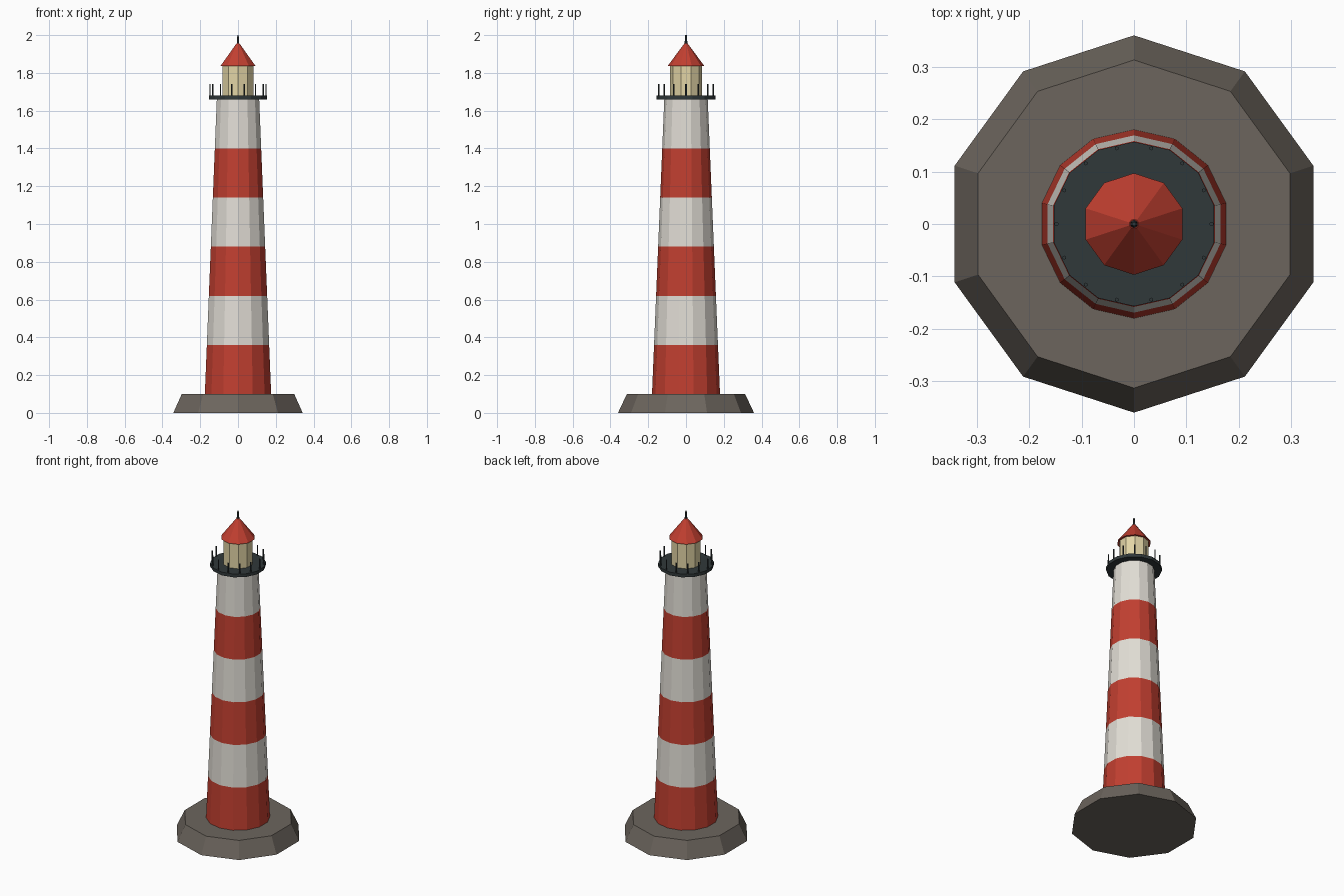
import bpy
import bmesh
from math import sin, cos, pi

cube = bpy.data.objects.get("Cube")
if cube:
    bpy.data.objects.remove(cube, do_unlink=True)


def material(name, rgb):
    mat = bpy.data.materials.new(name)
    mat.use_nodes = True
    mat.diffuse_color = (*rgb, 1)
    mat.node_tree.nodes["Principled BSDF"].inputs["Base Color"].default_value = (*rgb, 1)
    return mat


RED = material("red paint", (0.54, 0.05, 0.03))
WHITE = material("white paint", (0.76, 0.73, 0.67))
STONE = material("grey stone", (0.15, 0.13, 0.11))
IRON = material("dark iron", (0.03, 0.04, 0.042))
CREAM = material("cream lantern", (0.76, 0.66, 0.38))


def add_prism(bm, sides, profile, centre=(0, 0)):
    """Faceted solid through (radius, height) rings, with a corner on the y axis."""
    rings = []
    for radius, z in profile:
        angles = [pi / 2 + 2 * pi * i / sides for i in range(sides)]
        rings.append([bm.verts.new((centre[0] + radius * cos(a),
                                    centre[1] + radius * sin(a), z)) for a in angles])
    for low, high in zip(rings, rings[1:]):
        for i in range(sides):
            j = (i + 1) % sides
            bm.faces.new((low[i], low[j], high[j], high[i]))
    bm.faces.new(rings[0][::-1])
    bm.faces.new(rings[-1])


def finish(name, bm, *materials):
    mesh = bpy.data.meshes.new(name)
    bm.to_mesh(mesh)
    bm.free()
    for mat in materials:
        mesh.materials.append(mat)
    obj = bpy.data.objects.new(name, mesh)
    bpy.context.collection.objects.link(obj)
    return obj


def prism(name, sides, profile, *materials):
    bm = bmesh.new()
    add_prism(bm, sides, profile)
    return finish(name, bm, *materials)


# Rock base
prism("stone_base", 10, [(0.36, 0), (0.313, 0.1)], STONE)

# Tapered tower, one ring per painted band
BANDS, BOTTOM, BAND_HEIGHT = 6, 0.1, 0.26
rings = [(0.18 - 0.065 * k / BANDS, BOTTOM + BAND_HEIGHT * k) for k in range(BANDS + 1)]
tower = prism("tower", 14, rings, RED, WHITE)
for face in tower.data.polygons:
    band = int((face.center.z - BOTTOM) / BAND_HEIGHT)
    face.material_index = min(band, BANDS - 1) % 2

# Gallery deck and its ring of posts
prism("gallery_deck", 14, [(0.157, 1.66), (0.157, 1.68)], IRON)
posts = bmesh.new()
for i in range(14):
    a = 2 * pi * i / 14
    add_prism(posts, 6, [(0.004, 1.675), (0.004, 1.742)], (0.148 * cos(a), 0.148 * sin(a)))
finish("gallery_posts", posts, IRON)

# Lantern room, roof and finial
prism("lantern_room", 10, [(0.085, 1.68), (0.085, 1.84)], CREAM)
prism("roof", 10, [(0.097, 1.837), (0.009, 1.955)], RED)
prism("finial", 6, [(0.009, 1.94), (0.004, 2.0)], IRON)
